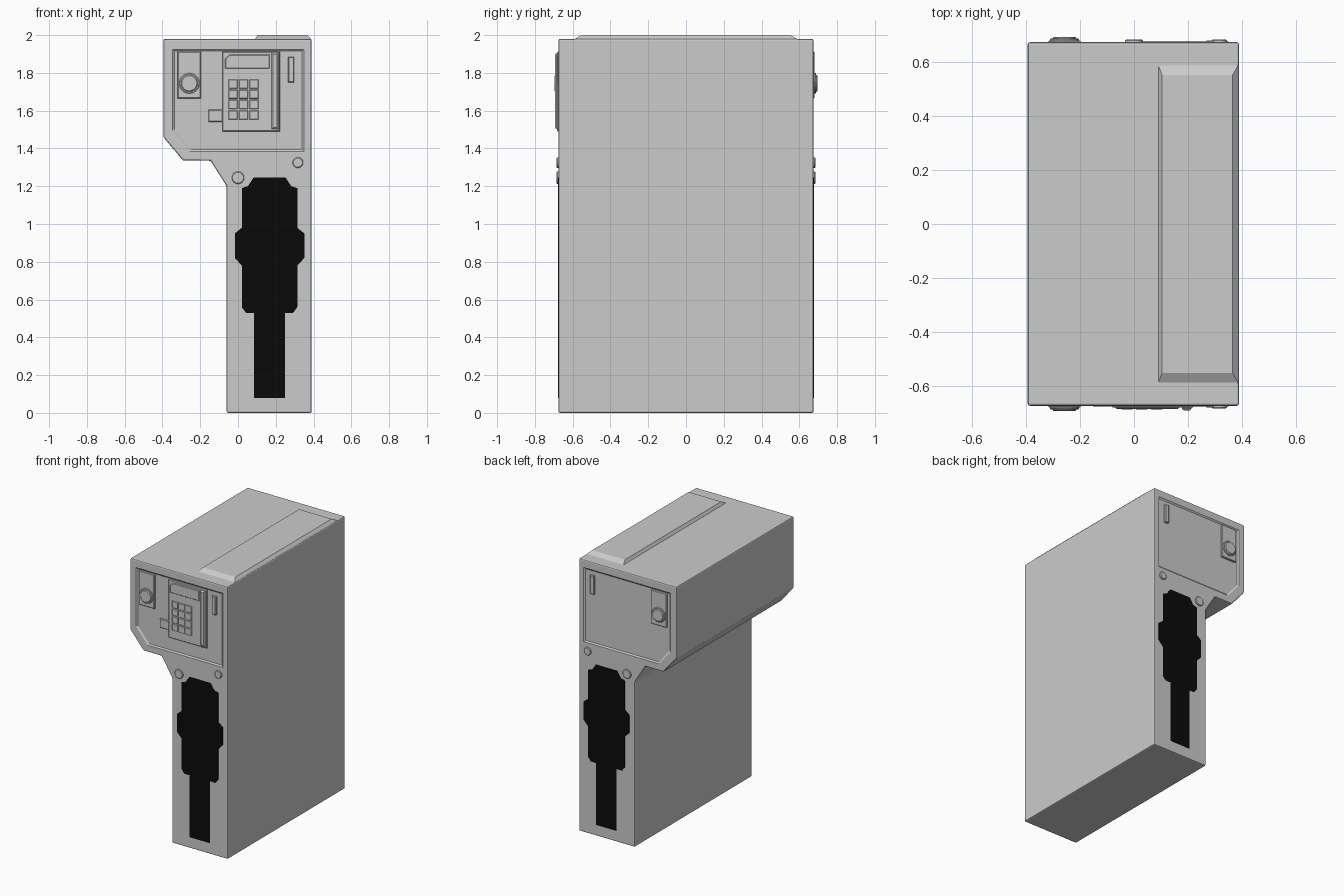
import bpy, bmesh, math

cube = bpy.data.objects.get("Cube")
if cube:
    bpy.data.objects.remove(cube)


def material(name, value):
    m = bpy.data.materials.new(name)
    m.use_nodes = True
    color = (value, value, value, 1)
    m.diffuse_color = color
    m.node_tree.nodes["Principled BSDF"].inputs["Base Color"].default_value = color
    return m


GREY = material("light grey", 0.6)
BLACK = material("black", 0.003)
END = 0.675      # half depth of the cabinet
FLOOR = 0.667    # depth of the recessed end panels


def loft(name, rings, mat=GREY):
    """Closed solid through matching rings of 3D points."""
    bm = bmesh.new()
    loops = [[bm.verts.new(p) for p in ring] for ring in rings]
    n = len(loops[0])
    for a, b in zip(loops, loops[1:]):
        for i in range(n):
            j = (i + 1) % n
            bm.faces.new((a[i], a[j], b[j], b[i]))
    bm.faces.new(loops[0])
    bm.faces.new(loops[-1])
    bmesh.ops.recalc_face_normals(bm, faces=bm.faces)
    mesh = bpy.data.meshes.new(name)
    bm.to_mesh(mesh)
    bm.free()
    mesh.materials.append(mat)
    ob = bpy.data.objects.new(name, mesh)
    bpy.context.collection.objects.link(ob)
    return ob


def at_y(outline, y):
    return [(x, y, z) for x, z in outline]


def rect(x0, x1, z0, z1):
    return [(x0, z0), (x1, z0), (x1, z1), (x0, z1)]


def circle(cx, cz, r, n=24):
    return [(cx + r * math.cos(math.tau * i / n), cz + r * math.sin(math.tau * i / n))
            for i in range(n)]


def shrink(outline, d):
    """Pull an outline towards the middle of its bounds by d on each side."""
    xs, zs = zip(*outline)
    cx, cz = (min(xs) + max(xs)) / 2, (min(zs) + max(zs)) / 2
    fx = 1 - 2 * d / (max(xs) - min(xs))
    fz = 1 - 2 * d / (max(zs) - min(zs))
    return [(cx + (x - cx) * fx, cz + (z - cz) * fz) for x, z in outline]


def raised(name, side, outline, base, top, edge=0.004):
    """Plate on the front (side -1) or back (side 1) with a chamfered rim."""
    return loft(name, [at_y(outline, side * base), at_y(outline, side * (top - edge)),
                       at_y(shrink(outline, edge), side * top)])


def apply_modifiers(ob):
    graph = bpy.context.evaluated_depsgraph_get()
    mesh = bpy.data.meshes.new_from_object(ob.evaluated_get(graph))
    ob.modifiers.clear()
    ob.data = mesh


# Cabinet: overhanging head on a narrow column
profile = [(0.39, 0), (0.39, 1.98), (-0.395, 1.98), (-0.395, 1.46), (-0.29, 1.335),
           (-0.145, 1.335), (-0.06, 1.2), (-0.06, 0)]
body = loft("cabinet", [at_y(profile, -END), at_y(profile, END)])
bevel = body.modifiers.new("soft edges", "BEVEL")
bevel.width = 0.008
bevel.segments = 2
bevel.limit_method = "ANGLE"

# Shallow recessed panel in both ends of the head
panel = [(-0.347, 1.925), (0.35, 1.925), (0.35, 1.385), (-0.255, 1.385), (-0.347, 1.495)]
cutters = []
for side in (-1, 1):
    cutter = loft("panel_cutter", [at_y(shrink(panel, 0.01), side * FLOOR),
                                   at_y(panel, side * END),
                                   at_y(panel, side * (END + 0.02))])
    cutter.hide_render = True
    cutters.append(cutter)
    cut = body.modifiers.new("panel recess", "BOOLEAN")
    cut.object = cutter
    cut.solver = "EXACT"
apply_modifiers(body)
for cutter in cutters:
    bpy.data.objects.remove(cutter)

# Sloped raised lid on the top
loft("top_lid", [[(x, y, z) for x, y in ((x0, -y0), (x1, -y0), (x1, y0), (x0, y0))]
                 for x0, x1, y0, z in ((0.09, 0.387, 0.59, 1.972),
                                       (0.09, 0.387, 0.59, 1.979),
                                       (0.104, 0.366, 0.553, 2.0))])

# Black emblem-like inlay: half outline mirrored about its own centre line
MID = 0.167
half = [(0.082, 0.08), (0.082, 0.53), (0.125, 0.53), (0.147, 0.56), (0.147, 0.78),
        (0.184, 0.82), (0.184, 0.95), (0.147, 0.98), (0.147, 1.19), (0.115, 1.2),
        (0.085, 1.245)]
inlay = [(MID + x, z) for x, z in half] + [(MID - x, z) for x, z in reversed(half)]

# Fittings shared by both ends
for side, end in ((-1, "front"), (1, "back")):
    loft(end + "_black_inlay", [at_y(inlay, side * (END - 0.002)),
                                at_y(inlay, side * (END + 0.002))], BLACK)
    raised(end + "_lock_plate", side, rect(-0.32, -0.197, 1.665, 1.912), FLOOR - 0.002, 0.681)
    raised(end + "_lock_collar", side, circle(-0.258, 1.745, 0.054), 0.675, 0.689, 0.003)
    raised(end + "_lock_knob", side, circle(-0.258, 1.745, 0.045), 0.68, 0.695, 0.005)
    raised(end + "_slot_bar", side, rect(0.265, 0.297, 1.75, 1.885), FLOOR - 0.002, 0.681)
    raised(end + "_lower_button", side, circle(0.0, 1.245, 0.033), END - 0.003, 0.685)
    raised(end + "_upper_button", side, circle(0.317, 1.325, 0.028), END - 0.003, 0.685)

# Keypad unit on the front only
raised("keypad_panel", -1, rect(-0.083, 0.222, 1.49, 1.912), FLOOR - 0.002, 0.682)
raised("keypad_side_box", -1, rect(-0.157, -0.08, 1.54, 1.605), FLOOR - 0.002, 0.677)
raised("card_reader_bar", -1, rect(0.178, 0.214, 1.502, 1.905), 0.68, 0.693, 0.008)
display = [(-0.068, 1.822), (0.167, 1.822), (0.167, 1.897), (-0.045, 1.897), (-0.068, 1.875)]
raised("display", -1, display, 0.68, 0.687)
for row in range(4):
    for col in range(3):
        x, z = -0.05 + col * 0.055, 1.553 + row * 0.055
        raised("key", -1, rect(x, x + 0.048, z, z + 0.048), 0.68, 0.688, 0.003)
